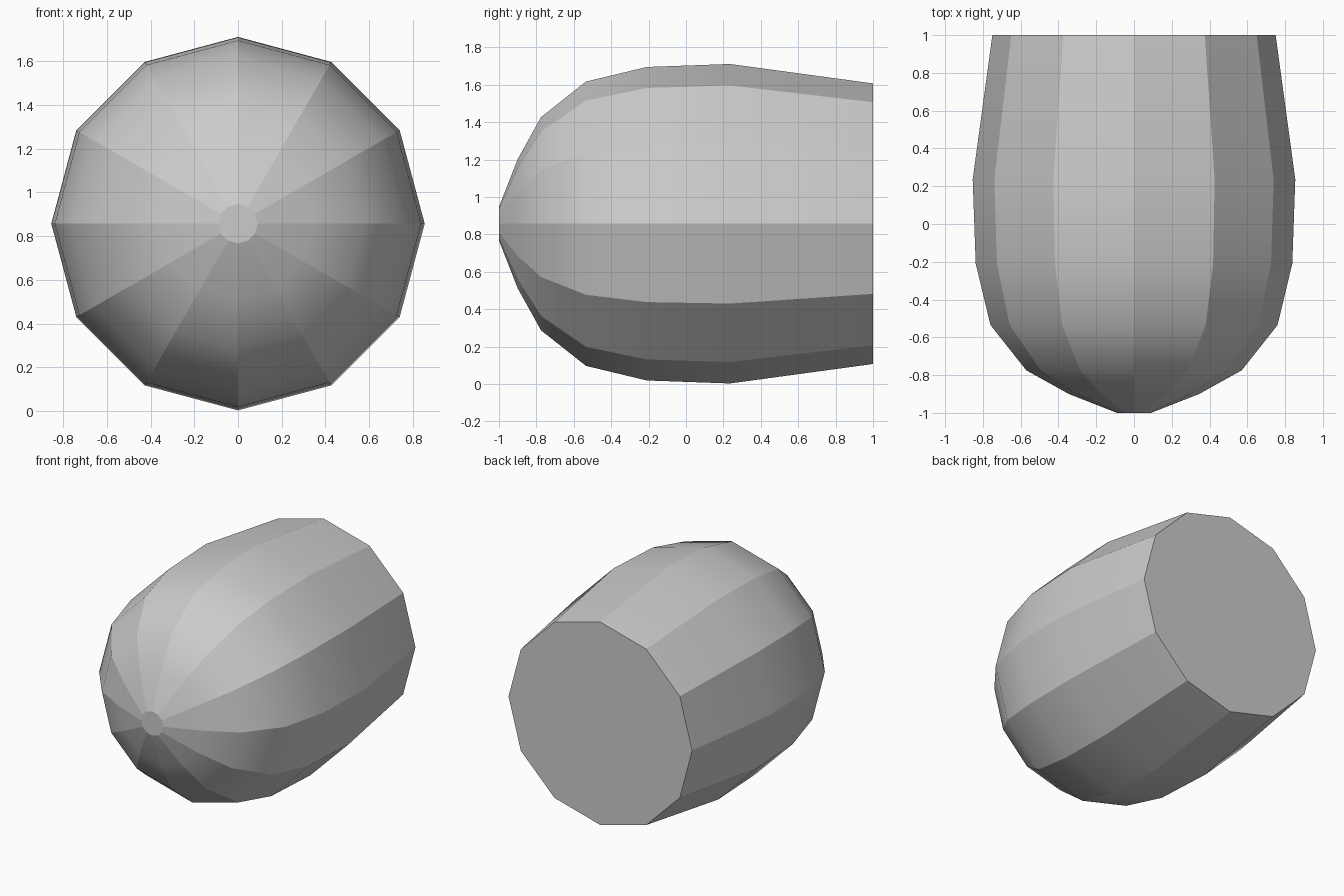
import bpy, bmesh
from math import cos, sin, pi

if "Cube" in bpy.data.objects:
    bpy.data.objects.remove(bpy.data.objects["Cube"])

SIDES = 12
CENTRE_Z = 0.857
# (y, radius) from the blunt nose to the flat rear
PROFILE = [(-1.0, 0.09), (-0.9, 0.345), (-0.775, 0.57), (-0.535, 0.76),
           (-0.21, 0.838), (0.235, 0.854), (1.0, 0.75)]

bm = bmesh.new()
rings = []
for y, r in PROFILE:
    rings.append([bm.verts.new((r * cos(2 * pi * i / SIDES), y,
                                CENTRE_Z + r * sin(2 * pi * i / SIDES)))
                  for i in range(SIDES)])

# Curved side panels
for a, b in zip(rings, rings[1:]):
    for i in range(SIDES):
        j = (i + 1) % SIDES
        bm.faces.new((a[i], a[j], b[j], b[i])).smooth = True

# Flat nose and rear caps
bm.faces.new(rings[0])
bm.faces.new(rings[-1])
bmesh.ops.recalc_face_normals(bm, faces=bm.faces[:])

# Smooth along the length, hard edges between panels and around the caps
ends = set(rings[0]), set(rings[-1])
for e in bm.edges:
    lengthwise = abs(e.verts[0].co.y - e.verts[1].co.y) > 1e-4
    on_cap = any(all(v in ring for v in e.verts) for ring in ends)
    e.smooth = not (lengthwise or on_cap)

mesh = bpy.data.meshes.new("rounded_shell")
bm.to_mesh(mesh)
bm.free()
shell = bpy.data.objects.new("rounded_shell", mesh)
bpy.context.collection.objects.link(shell)
